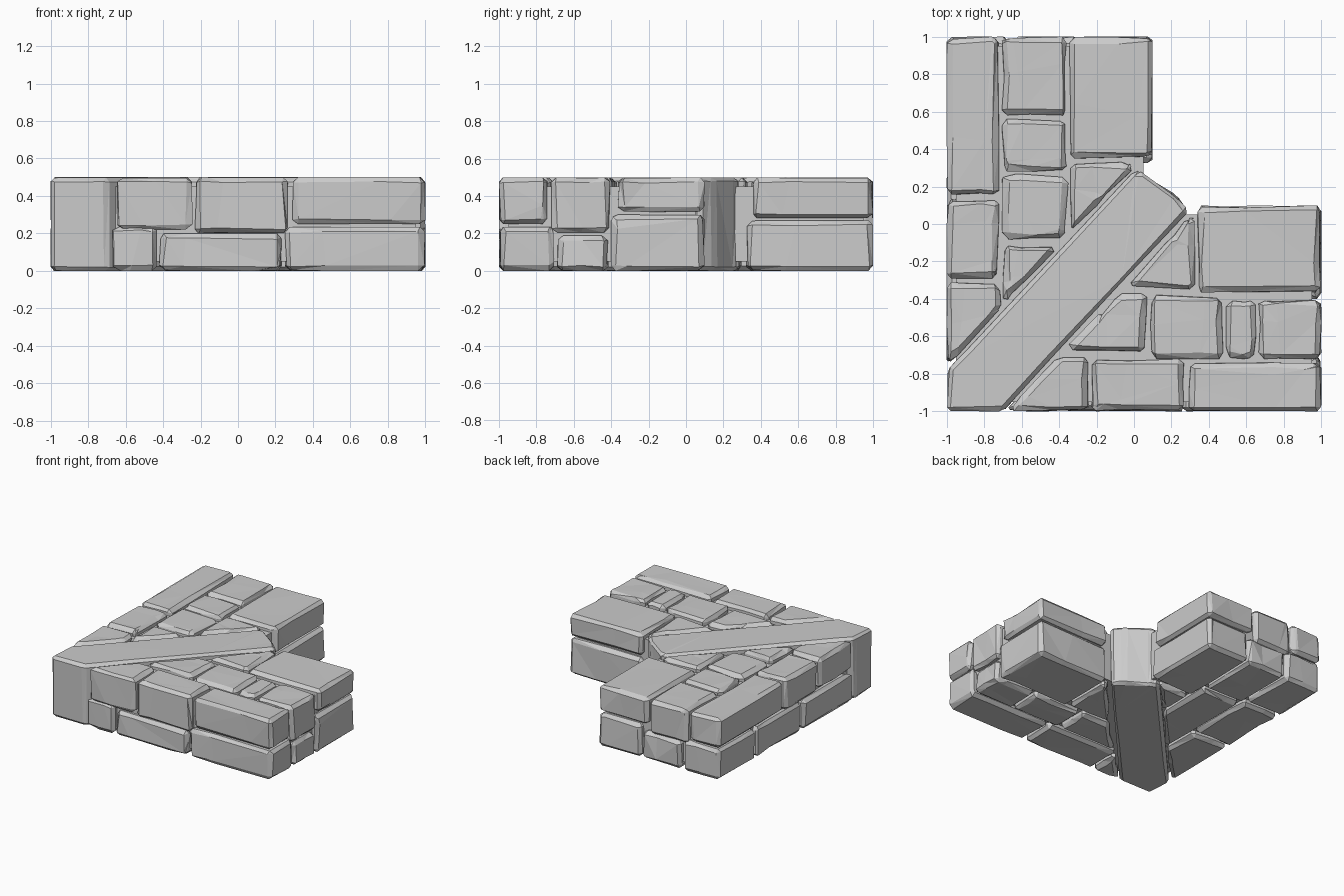
import bpy, bmesh, random
from mathutils import Vector

if "Cube" in bpy.data.objects:
    bpy.data.objects.remove(bpy.data.objects["Cube"])

random.seed(7)
TOP = 0.5


def prism(name, pts, z0, z1):
    """Extruded outline, returned as a bmesh."""
    bm = bmesh.new()
    base = bm.faces.new([bm.verts.new((x, y, z0)) for x, y in pts])
    up = bmesh.ops.extrude_face_region(bm, geom=[base])["geom"]
    for v in up:
        if isinstance(v, bmesh.types.BMVert):
            v.co.z = z1
    bmesh.ops.recalc_face_normals(bm, faces=bm.faces)
    return bm


def finish(name, bm):
    me = bpy.data.meshes.new(name)
    bm.to_mesh(me)
    bm.free()
    ob = bpy.data.objects.new(name, me)
    bpy.context.collection.objects.link(ob)
    return ob


def stone(name, pts, z0, z1, chamfer=0.026, rough=0.009):
    """Chiselled block: chamfered prism, cut into facets and roughened."""
    bm = prism(name, pts, z0, z1)
    for v in bm.verts:                       # slightly uneven corners
        c = Vector((sum(p[0] for p in pts), sum(p[1] for p in pts), 0)) / len(pts)
        d = c - v.co
        d.z = 0
        v.co += d.normalized() * random.uniform(0, 0.012)
    bmesh.ops.bevel(bm, geom=list(bm.edges), offset=chamfer, segments=1,
                    affect='EDGES', profile=0.5)
    lo = Vector((min(p[0] for p in pts), min(p[1] for p in pts), z0))
    hi = Vector((max(p[0] for p in pts), max(p[1] for p in pts), z1))
    for axis in range(2):                    # facet cuts along the edges
        n = Vector((random.uniform(-.3, .3), random.uniform(-.3, .3), random.uniform(-.3, .3)))
        n[axis] = 1
        cut = lo.lerp(hi, 0.5)
        cut[axis] += (hi[axis] - lo[axis]) * random.uniform(-.25, .25)
        bmesh.ops.bisect_plane(bm, geom=bm.verts[:] + bm.edges[:] + bm.faces[:],
                               plane_co=cut, plane_no=n)
    for v in bm.verts:
        for i in range(3):
            amp = rough if i < 2 else rough * 0.6
            v.co[i] = min(hi[i], max(lo[i], v.co[i] + random.uniform(-amp, amp)))
    bmesh.ops.triangulate(bm, faces=bm.faces[:])
    bmesh.ops.recalc_face_normals(bm, faces=bm.faces)
    return finish(name, bm)


def rect(x0, x1, y0, y1):
    return [(x0, y0), (x1, y0), (x1, y1), (x0, y1)]


# Mortar core behind the joints
finish("mortar_core", prism("core", [(-.95, -.95), (.95, -.95), (.95, .05), (.27, .05),
                                     (.05, .25), (.05, .95), (-.95, .95)], .05, .45))

# Diagonal beam across the corner, full height
stone("diagonal_beam", [(-1, -1), (-.70, -1), (.30, .08), (.22, .15), (.06, .27), (0, .29), (-1, -.78)],
      0, TOP, 0.022, 0.006)

# Upper course: outline and underside height
upper = [
    # left arm
    (rect(-1, -.72, .15, 1), .26),
    (rect(-1, -.72, -.29, .135), .24),
    ([(-1, -.75), (-.71, -.45), (-.71, -.32), (-1, -.31)], .25),
    (rect(-.705, -.36, .58, 1), .22),
    (rect(-.705, -.36, .28, .56), .25),
    ([(-.705, -.08), (-.37, -.09), (-.35, .25), (-.70, .27)], .25),
    ([(-.70, -.43), (-.40, -.12), (-.70, -.11)], .25),
    (rect(-.345, .1, .35, 1), .28),
    ([(-.34, -.05), (.01, .31), (-.03, .33), (-.34, .33)], .25),
    # right arm
    (rect(.335, 1, -.365, .1), .315),
    ([(-.04, -.34), (.325, -.35), (.325, .04), (.29, .04)], .25),
    ([(-.36, -.67), (.06, -.69), (.07, -.37), (-.08, -.37)], .25),
    (rect(.085, .475, -.72, -.38), .25),
    (rect(.49, .65, -.72, -.41), .25),
    (rect(.665, 1, -.72, -.405), .205),
    # front edge
    ([(-.67, -1), (-.245, -1), (-.235, -.70), (-.40, -.70)], .22),
    (rect(-.235, .275, -1, -.72), .20),
    (rect(.29, 1, -1, -.74), .25),
]
for i, (pts, z) in enumerate(upper):
    stone(f"upper_stone_{i + 1}", pts, z, TOP)

# Lower course: outline and top height
lower = [
    # left arm
    (rect(-1, -.66, .52, 1), .25),
    (rect(-1, -.66, -.08, .505), .245),
    ([(-1, -.75), (-.67, -.41), (-.67, -.10), (-1, -.10)], .24),
    (rect(-.645, -.30, .48, 1), .23),
    ([(-.645, -.39), (-.30, -.02), (-.30, .46), (-.645, .46)], .24),
    (rect(-.285, .1, .32, 1), .27),
    ([(-.285, 0), (.0, .30), (-.285, .30)], .24),
    # right arm
    (rect(.335, 1, -.40, .1), .30),
    ([(-.08, -.39), (.32, -.39), (.32, .04), (.29, .04)], .24),
    ([(-.37, -.69), (.16, -.69), (.16, -.41), (-.10, -.41)], .24),
    (rect(.175, .61, -.69, -.415), .24),
    (rect(.625, 1, -.69, -.415), .19),
    # front edge
    ([(-.69, -1), (-.435, -1), (-.435, -.75)], .24),
    (rect(-.425, .235, -1, -.705), .20),
    (rect(.25, 1, -1, -.705), .235),
]
for i, (pts, z) in enumerate(lower):
    stone(f"lower_stone_{i + 1}", pts, 0, z)
